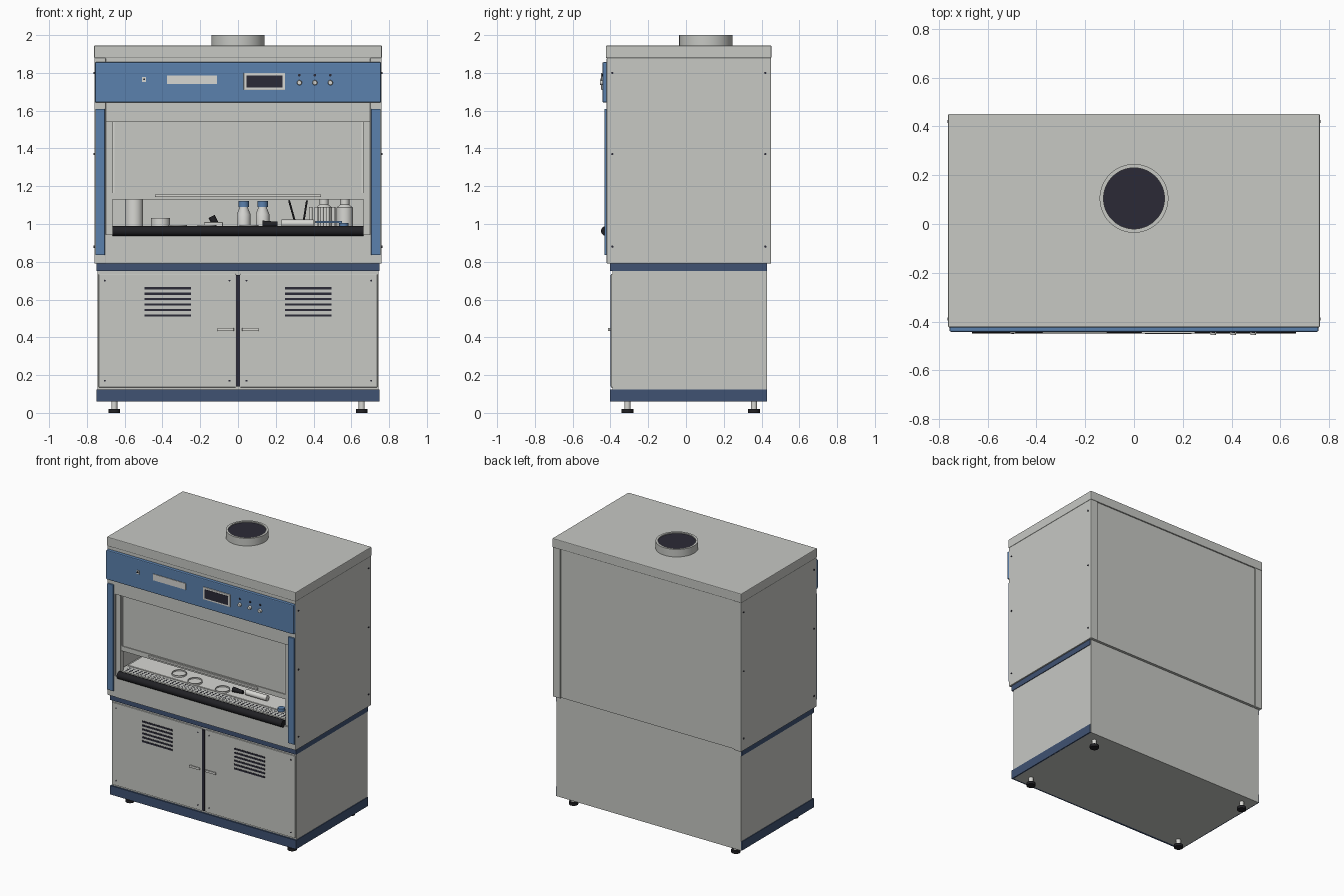
import bpy, math
from mathutils import Vector

if "Cube" in bpy.data.objects:
    bpy.data.objects.remove(bpy.data.objects["Cube"])


def material(name, r, g, b):
    m = bpy.data.materials.new(name)
    m.use_nodes = True
    m.diffuse_color = (r, g, b, 1)
    m.node_tree.nodes["Principled BSDF"].inputs["Base Color"].default_value = (r, g, b, 1)
    return m


GREY = material("cabinet grey", .57, .58, .55)
BLUE = material("panel blue", .105, .22, .42)
NAVY = material("trim navy", .05, .085, .17)
BLACK = material("rubber black", .015, .015, .018)
SCREEN = material("screen dark", .024, .023, .037)
PALE = material("pale fittings", .68, .68, .65)


def finish(name, mat, bevel=0, smooth=False):
    ob = bpy.context.object
    ob.name = name
    ob.data.materials.append(mat)
    if bevel:
        mod = ob.modifiers.new("soft edges", "BEVEL")
        mod.width, mod.segments = bevel, 2
    if smooth:
        bpy.ops.object.shade_smooth_by_angle()
    return ob


def box(name, mat, x, y, z, bevel=0):
    """Box from (low, high) pairs on each axis."""
    spans = (x, y, z)
    bpy.ops.mesh.primitive_cube_add(size=1, location=[(a + b) / 2 for a, b in spans])
    bpy.context.object.scale = [b - a for a, b in spans]
    bpy.ops.object.transform_apply(location=False, rotation=False, scale=True)
    return finish(name, mat, bevel)


def rod(name, mat, start, end, r, r2=None, sides=32):
    """Cylinder or cone between two points."""
    a, b = Vector(start), Vector(end)
    d = b - a
    bpy.ops.mesh.primitive_cone_add(vertices=sides, radius1=r, radius2=r if r2 is None else r2,
                                    depth=d.length, location=(a + b) / 2,
                                    rotation=d.to_track_quat("Z", "Y").to_euler())
    return finish(name, mat, smooth=True)


def lathe(name, mat, profile, x, y, z, sides=40):
    """Solid of revolution from (radius, height) points."""
    verts, faces, n = [], [], len(profile)
    for i in range(sides):
        t = math.tau * i / sides
        verts += [(r * math.cos(t), r * math.sin(t), h) for r, h in profile]
        j = (i + 1) % sides
        faces += [(i * n + k, j * n + k, j * n + k + 1, i * n + k + 1) for k in range(n - 1)]
    mesh = bpy.data.meshes.new(name)
    mesh.from_pydata(verts, [], faces)
    ob = bpy.data.objects.new(name, mesh)
    bpy.context.collection.objects.link(ob)
    ob.location = (x, y, z)
    bpy.ops.object.select_all(action="DESELECT")
    bpy.context.view_layer.objects.active = ob
    ob.select_set(True)
    return finish(name, mat, smooth=True)


def sided(lo, hi, s):
    return (lo, hi) if s > 0 else (-hi, -lo)


# Lower cabinet with navy bands on the front and sides
box("lower_cabinet", GREY, (-.745, .745), (-.39, .43), (.06, .79))
for label, z in (("plinth", (.06, .125)), ("waist_band", (.75, .79))):
    box(label + "_front", NAVY, (-.75, .75), (-.402, -.385), z)
    for s in (-1, 1):
        box(label + "_side", NAVY, sided(.74, .75, s), (-.402, .428), z)
box("door_gap", SCREEN, (-.011, .011), (-.4, -.389), (.14, .73))
for s in (-1, 1):
    box("cabinet_door", GREY, sided(.011, .738, s), (-.398, -.385), (.135, .735), .003)
    for i in range(6):
        z = .516 + i * .0288
        box("vent_slot", SCREEN, sided(.25, .495, s), (-.401, -.396), (z - .006, z + .006))
    box("door_handle", PALE, sided(.022, .108, s), (-.413, -.405), (.434, .45), .002)
    for x in (.035, .095):
        rod("handle_post", PALE, (s * x, -.396, .442), (s * x, -.408, .442), .005, sides=12)
    for x in (.045, .705):
        for z in (.17, .7):
            rod("door_screw", SCREEN, (s * x, -.396, z), (s * x, -.4, z), .005, sides=12)
    # Levelling feet
    for y in (-.31, .36):
        rod("foot_pad", BLACK, (s * .655, y, 0), (s * .655, y, .02), .031)
        rod("foot_stem", PALE, (s * .655, y, .02), (s * .655, y, .062), .016)

# Upper chamber shell
for s in (-1, 1):
    box("chamber_side", GREY, sided(.7, .76, s), (-.42, .45), (.79, 1.88), .004)
    box("inner_frame", GREY, sided(.665, .702, s), (-.405, -.37), (.94, 1.56))
    box("blue_pillar", BLUE, sided(.705, .755, s), (-.432, -.418), (.835, 1.61), .003)
    for y in (-.39, .42):
        for z in (.88, 1.37, 1.8):
            rod("side_screw", SCREEN, (s * .758, y, z), (s * .764, y, z), .006, sides=12)
box("back_panel", GREY, (-.702, .702), (.29, .443), (.795, 1.88))
box("chamber_floor", GREY, (-.702, .702), (-.38, .3), (.79, .97))
box("front_apron", GREY, (-.702, .702), (-.418, -.375), (.79, .945))
box("header", GREY, (-.702, .702), (-.416, -.37), (1.54, 1.88))
box("top_cap", GREY, (-.762, .762), (-.424, .452), (1.878, 1.945), .005)

# Sliding sash and its handle
box("sash", GREY, (-.675, .675), (-.392, -.38), (1.135, 1.56))
box("sash_rail", GREY, (-.675, .675), (-.398, -.378), (1.13, 1.165))
box("sash_handle", PALE, (-.44, .44), (-.408, -.396), (1.143, 1.157), .003)
for s in (-1, 1):
    box("sash_edge", PALE, sided(.655, .663, s), (-.397, -.39), (1.16, 1.54))

# Armrest, air grille and work tray
rod("armrest", BLACK, (-.665, -.424, .963), (.665, -.424, .963), .026)
box("grille_strip", GREY, (-.69, .69), (-.385, -.3), (.965, .978))
for row in range(3):
    for i in range(44):
        x, y = -.645 + i * .03, -.365 + row * .022
        box("grille_slot", SCREEN, (x - .008, x + .008), (y - .004, y + .004), (.975, .979))
box("work_tray", PALE, (-.68, .68), (-.295, .28), (.965, .982), .003)

# Control fascia
box("control_fascia", BLUE, (-.757, .757), (-.442, -.414), (1.643, 1.857), .006)
box("label_plate", PALE, (-.375, -.11), (-.446, -.44), (1.74, 1.786))
box("display_bezel", PALE, (.03, .25), (-.449, -.44), (1.71, 1.8), .002)
box("display_screen", SCREEN, (.045, .235), (-.451, -.446), (1.722, 1.787))
box("lock_plate", PALE, (-.508, -.486), (-.446, -.44), (1.752, 1.778))
rod("key_lock", BLACK, (-.497, -.44, 1.766), (-.497, -.452, 1.766), .005, sides=16)
for x in (.325, .407, .489):
    rod("knob", PALE, (x, -.44, 1.748), (x, -.456, 1.748), .014, .011, 24)
    rod("indicator", SCREEN, (x, -.44, 1.788), (x, -.446, 1.788), .007, sides=16)

# Exhaust collar
lathe("exhaust_collar", GREY, [(.141, 0), (.141, .055), (.125, .055), (.125, .02)],
      0, .105, 1.945, 64)
rod("exhaust_opening", SCREEN, (0, .105, 1.95), (0, .105, 1.993), .1255, sides=64)

# Glassware and tools on the tray
TRAY = .982
rod("canister", PALE, (-.55, .05, TRAY), (-.55, .05, 1.13), .048)
for x, y, h in ((-.41, -.05, .05), (-.32, -.22, .012), (-.165, -.26, .012), (.058, -.26, .012)):
    lathe("dish", PALE, [(0, 0), (.05, 0), (.05, h), (.046, h), (.046, .003), (0, .003)], x, y, TRAY)
for x in (.03, .13):
    lathe("bottle", PALE, [(0, 0), (.036, 0), (.036, .07), (.024, .1), (.024, .115)], x, .05, TRAY)
    rod("bottle_cap", BLUE, (x, .05, 1.09), (x, .05, 1.122), .028)
box("burner_base", PALE, (-.18, -.08), (-.03, .07), (TRAY, 1.01), .004)
rod("burner_arm", BLACK, (-.12, .02, 1.0), (-.14, .02, 1.04), .018)
rod("grip", BLACK, (.13, -.24, 1.0), (.21, -.24, 1.0), .018, .012, 16)
rod("lying_tube", PALE, (.23, -.23, 1.003), (.4, -.23, 1.003), .02)
for x, tilt in ((.305, -.035), (.345, .02)):
    rod("tool_stick", BLACK, (x, 0, 1.0), (x + tilt, 0, 1.125), .005, sides=12)
box("tool_tray", PALE, (.24, .4), (-.05, .05), (TRAY, 1.025), .006)
for x in (.455, .565):
    lathe("jar", PALE, [(0, 0), (.043, 0), (.043, .105), (.024, .12), (.024, .15)], x, .08, TRAY)
box("rack_shelf", BLUE, (.41, .55), (-.06, -.01), (1.005, 1.015))
for i in range(5):
    x = .385 + i * .03
    rod("test_tube", PALE, (x, -.035, TRAY), (x, -.035, 1.09), .01, sides=16)
rod("small_cap", BLUE, (.56, -.3, TRAY), (.56, -.3, 1.005), .024)
